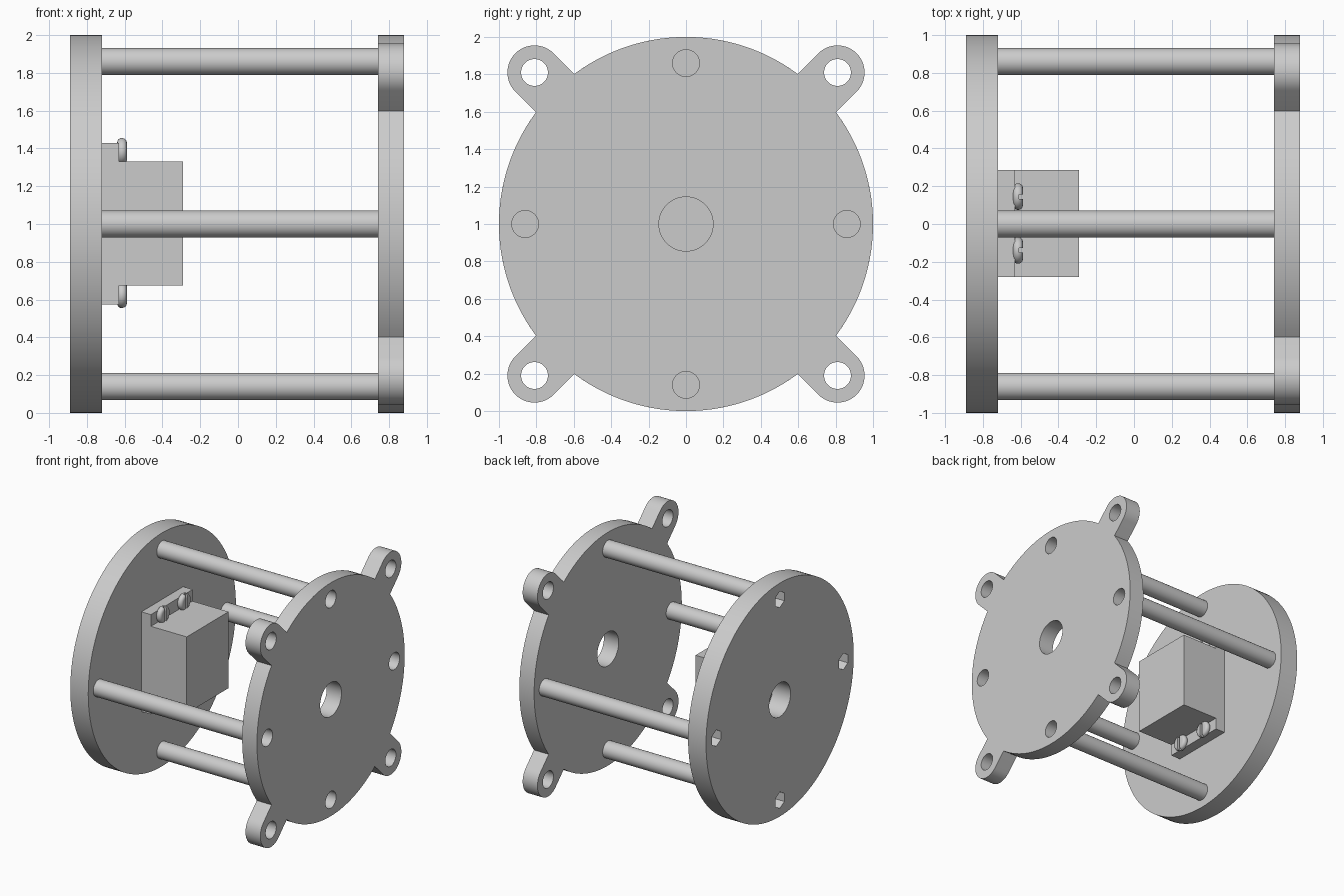
import bpy
import bmesh
from math import sin, cos, asin, pi, radians, sqrt
from mathutils import Matrix

if "Cube" in bpy.data.objects:
    bpy.data.objects.remove(bpy.data.objects["Cube"], do_unlink=True)

grey = bpy.data.materials.new("plain grey")
grey.use_nodes = True
grey.diffuse_color = (0.6, 0.6, 0.6, 1)
grey.node_tree.nodes["Principled BSDF"].inputs["Base Color"].default_value = (0.6, 0.6, 0.6, 1)

MID = 1.0             # height of the main axis
BACK, INNER = -0.89, -0.72    # solid disc, outer and inner face
NEAR, FAR = 0.74, 0.88        # eared plate, inner and outer face
ROD_R, ROD_AT = 0.072, 0.86
EAR_R, EAR_AT = 0.145, 0.81 * sqrt(2)
HUB_R = 0.145


def polar(r, a):
    return r * cos(a), r * sin(a)


def circle(r, n=48, y=0, z=0, turn=0):
    return [(y + r * cos(turn + 2 * pi * i / n), z + r * sin(turn + 2 * pi * i / n)) for i in range(n)]


def finish(name, bm):
    bmesh.ops.recalc_face_normals(bm, faces=bm.faces)
    mesh = bpy.data.meshes.new(name)
    bm.to_mesh(mesh)
    bm.free()
    mesh.materials.append(grey)
    ob = bpy.data.objects.new(name, mesh)
    bpy.context.collection.objects.link(ob)
    return ob


def prism(name, outline, x0, x1):
    """Extrude a (y, z) outline about the main axis from x0 to x1."""
    bm = bmesh.new()
    face = bm.faces.new([bm.verts.new((x0, y, MID + z)) for y, z in outline])
    new = bmesh.ops.extrude_face_region(bm, geom=[face])["geom"]
    verts = [v for v in new if isinstance(v, bmesh.types.BMVert)]
    bmesh.ops.translate(bm, verts=verts, vec=(x1 - x0, 0, 0))
    return finish(name, bm)


def box(name, low, high):
    bm = bmesh.new()
    size = [h - l for l, h in zip(low, high)]
    centre = [(h + l) / 2 for l, h in zip(low, high)]
    bmesh.ops.create_cube(bm, size=1, matrix=Matrix.Translation(centre) @ Matrix.Diagonal((*size, 1)))
    return finish(name, bm)


def cut(ob, cutters):
    for cutter in cutters:
        mod = ob.modifiers.new("cut", "BOOLEAN")
        mod.operation, mod.solver, mod.object = "DIFFERENCE", "EXACT", cutter
        select(ob)
        bpy.ops.object.modifier_apply(modifier=mod.name)
        bpy.data.objects.remove(cutter, do_unlink=True)


def select(ob):
    bpy.ops.object.select_all(action="DESELECT")
    ob.select_set(True)
    bpy.context.view_layer.objects.active = ob


def smooth(ob):
    select(ob)
    bpy.ops.object.shade_smooth_by_angle(angle=radians(30))


quarters = [k * pi / 2 for k in range(4)]

# Solid disc with a centre bore and hexagonal nut pockets on its outer face
disc = prism("back_disc", circle(1, 128), BACK, INNER)
cutters = [prism("bore", circle(HUB_R), BACK - 0.1, INNER + 0.1)]
for a in quarters:
    y, z = polar(ROD_AT, a)
    cutters.append(prism("pocket", circle(0.07, 6, y, z, pi / 2), BACK - 0.1, BACK + 0.1))
cut(disc, cutters)
smooth(disc)

# Plate outline: four arcs joined by rounded mounting ears
outline = []
half = asin(EAR_R)
for a in quarters:
    mid = a + pi / 4
    start, end = mid - pi / 2 + half, mid - half
    outline += [polar(1, start + (end - start) * i / 28) for i in range(29)]
    cy, cz = polar(EAR_AT, mid)
    outline += circle(EAR_R, 48, cy, cz, mid - pi / 2)[:25]
plate = prism("eared_plate", outline, NEAR, FAR)
holes = [prism("bore", circle(HUB_R), NEAR - 0.1, FAR + 0.1)]
for a in quarters:
    for r, turn in ((ROD_AT, a), (EAR_AT, a + pi / 4)):
        y, z = polar(r, turn)
        holes.append(prism("hole", circle(ROD_R, 32, y, z), NEAR - 0.1, FAR + 0.1))
cut(plate, holes)
smooth(plate)

# Rods between the plates
for a, side in zip(quarters, ("back", "top", "front", "bottom")):
    y, z = polar(ROD_AT, a)
    smooth(prism(side + "_rod", circle(ROD_R, 32, y, z), INNER, NEAR))

# Motor block with its mounting flange
box("motor_block", (INNER, -0.28, 0.675), (-0.29, 0.285, 1.33))
box("motor_flange", (INNER, -0.28, 0.575), (-0.63, 0.285, 1.43))

# Slotted screws on the flange, with rounded heads
for level, z in (("upper", 0.385), ("lower", -0.375)):
    for side, y in (("left", 0.145), ("right", -0.14)):
        screw = prism(f"{level}_{side}_screw", circle(0.07, 32, y, z), -0.64, -0.588)
        bevel = screw.modifiers.new("round", "BEVEL")
        bevel.width, bevel.segments = 0.024, 4
        bevel.limit_method, bevel.angle_limit = "ANGLE", radians(40)
        select(screw)
        bpy.ops.object.modifier_apply(modifier=bevel.name)
        slot = box("slot", (-0.61, y - 0.012, MID + z - 0.1), (-0.5, y + 0.012, MID + z + 0.1))
        cut(screw, [slot])
        smooth(screw)
